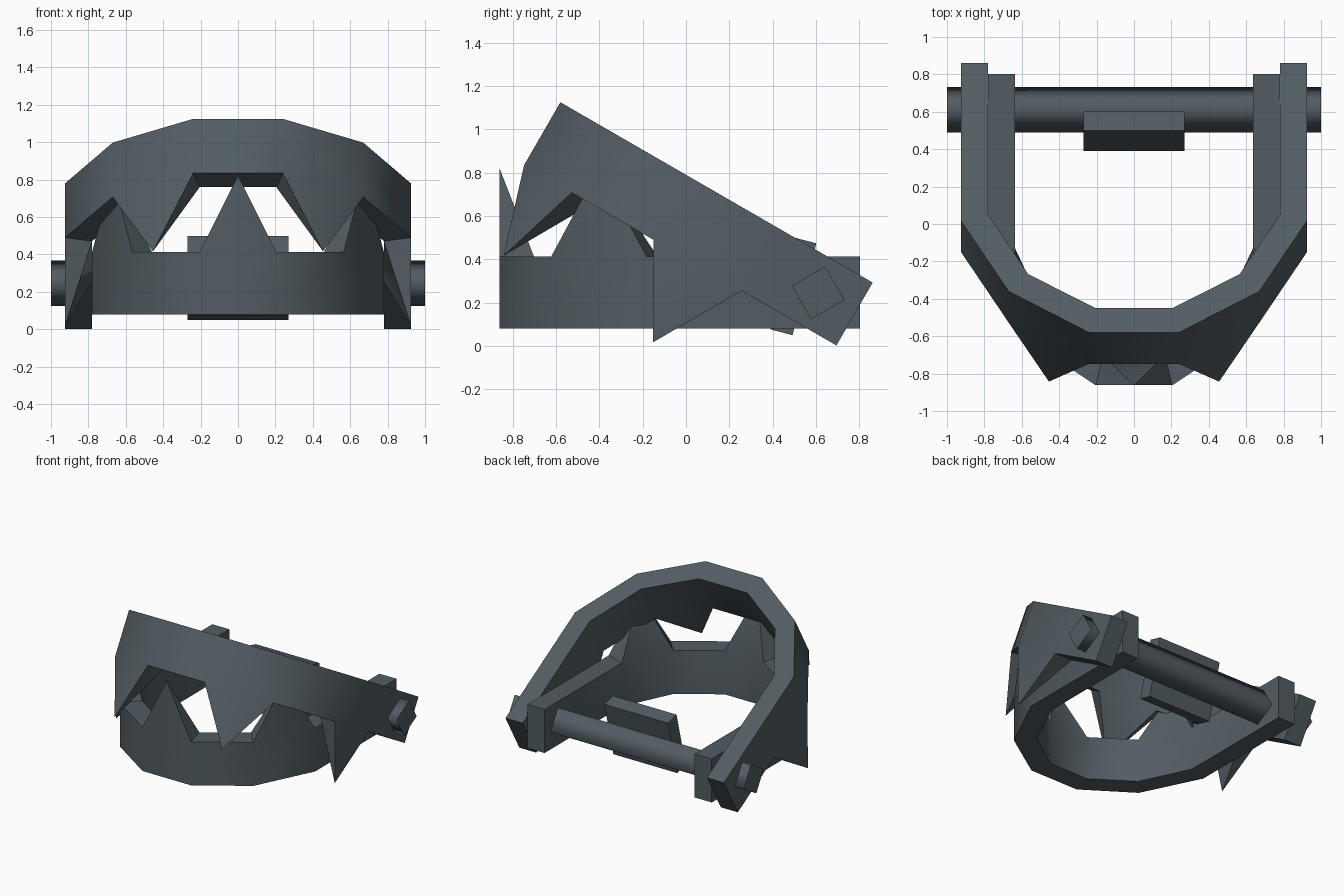
import bpy, bmesh
from math import radians, sin, cos
from mathutils import Matrix, Vector

cube = bpy.data.objects.get("Cube")
if cube:
    bpy.data.objects.remove(cube, do_unlink=True)

# One dark metal for everything
metal = bpy.data.materials.new("dark slate metal")
metal.use_nodes = True
colour = (0.085, 0.108, 0.124, 1)
metal.diffuse_color = colour
metal.node_tree.nodes["Principled BSDF"].inputs["Base Color"].default_value = colour


def finish(name, bm):
    bmesh.ops.recalc_face_normals(bm, faces=bm.faces)
    mesh = bpy.data.meshes.new(name)
    bm.to_mesh(mesh)
    bm.free()
    mesh.materials.append(metal)
    ob = bpy.data.objects.new(name, mesh)
    bpy.context.collection.objects.link(ob)
    return ob


def jaw(name, outer, inner, height, tooth, toothed, matrix):
    """U-shaped band; half outlines run from the front to the arm end.
    toothed lists the half segments (0 = front) that carry a pyramid tooth."""
    def full(half):
        return [(-x, u) for x, u in reversed(half)] + list(half)

    n = len(outer)
    bm = bmesh.new()
    rings = []
    for (ox, ou), (ix, iu) in zip(full(outer), full(inner)):
        corners = [(ox, ou, 0), (ox, ou, height), (ix, iu, height), (ix, iu, 0)]
        rings.append([bm.verts.new(c) for c in corners])
    for i, (a, b) in enumerate(zip(rings, rings[1:])):
        for k in range(4):
            m = (k + 1) % 4
            quad = [a[k], b[k], b[m], a[m]]
            if k == 1 and abs(i - (n - 1)) in toothed:
                # Tooth tip stands flush with the outer wall
                tip = (a[1].co + b[1].co) / 2 + Vector((0, 0, tooth))
                apex = bm.verts.new(tip)
                for j in range(4):
                    if j != 0:
                        bm.faces.new([quad[j], quad[(j + 1) % 4], apex])
                bm.faces.new([quad[0], quad[1], apex])
            else:
                bm.faces.new(quad)
    bm.faces.new(rings[0])
    bm.faces.new(rings[-1])
    bm.transform(matrix)
    ob = finish(name, bm)
    bpy.ops.object.select_all(action='DESELECT')
    ob.select_set(True)
    bpy.context.view_layer.objects.active = ob
    bpy.ops.object.shade_smooth_by_angle(angle=radians(40))
    return ob


def box(name, size, centre, tilt):
    bm = bmesh.new()
    bmesh.ops.create_cube(bm, size=1)
    bm.transform(Matrix.Translation(centre) @ Matrix.Rotation(radians(tilt), 4, 'X')
                 @ Matrix.Diagonal((*size, 1)))
    return finish(name, bm)


# Lower jaw, level, teeth pointing up
jaw("lower_jaw",
    [(0.205, 0), (0.565, 0.24), (0.78, 0.68), (0.78, 1.665)],
    [(0.165, 0.16), (0.46, 0.36), (0.635, 0.73), (0.635, 1.665)],
    0.333, 0.41, {0, 2}, Matrix.Translation((0, -0.862, 0.08)))

# Upper jaw, swung open, teeth pointing down
s, c = sin(radians(30)), cos(radians(30))
swing = Matrix(((1, 0, 0, 0), (0, c, -s, -0.58), (0, -s, -c, 1.125), (0, 0, 0, 1)))
jaw("upper_jaw",
    [(0.24, 0), (0.67, 0.254), (0.925, 0.69), (0.925, 1.16), (0.925, 1.665)],
    [(0.205, 0.15), (0.565, 0.36), (0.78, 0.727), (0.78, 1.16), (0.78, 1.665)],
    0.335, 0.41, {1, 3}, swing)

# Square hinge bar, softly shaded along its length
axle = box("hinge_bar", (2, 0.178, 0.178), (0, 0.61, 0.245), 30)
for face in axle.data.polygons:
    face.use_smooth = abs(face.normal.x) < 0.5

# Leaning plate on the hinge bar
box("hinge_plate", (0.54, 0.105, 0.438), (0, 0.496, 0.275), -14.5)
